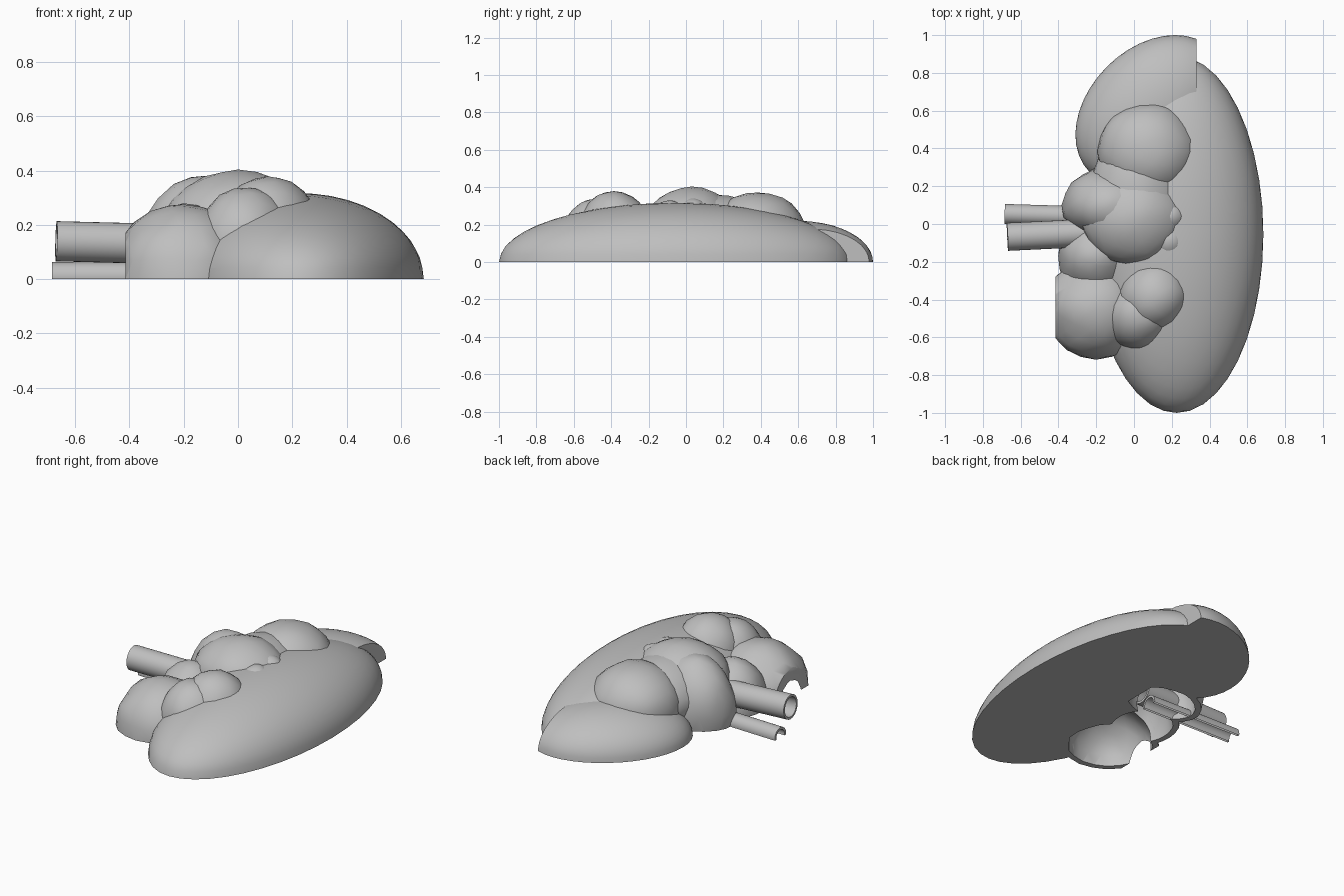
import bpy, bmesh, math
from mathutils import Matrix, Vector, noise

cube = bpy.data.objects.get("Cube")
if cube:
    bpy.data.objects.remove(cube)

grey = bpy.data.materials.new("matte_grey")
grey.use_nodes = True
colour = (0.52, 0.52, 0.52, 1)
grey.diffuse_color = colour
grey.node_tree.nodes["Principled BSDF"].inputs["Base Color"].default_value = colour


def clip(bm, point, normal):
    """Cut away the side the normal points to and cap the opening."""
    bmesh.ops.bisect_plane(bm, geom=bm.verts[:] + bm.edges[:] + bm.faces[:], dist=1e-5,
                           plane_co=point, plane_no=normal, clear_outer=True)
    rim = [e for e in bm.edges if e.is_boundary]
    if rim:
        bmesh.ops.contextual_create(bm, geom=rim)


def finish(name, bm):
    bmesh.ops.recalc_face_normals(bm, faces=bm.faces)
    mesh = bpy.data.meshes.new(name)
    bm.to_mesh(mesh)
    bm.free()
    mesh.materials.append(grey)
    obj = bpy.data.objects.new(name, mesh)
    bpy.context.collection.objects.link(obj)
    return obj


def blob(name, centre, radii, turn=0, rough=0.0, cuts=(), floor=0.0, detail=4):
    """Organic ellipsoid, cut flat at the floor and at any extra planes."""
    bm = bmesh.new()
    bmesh.ops.create_icosphere(bm, subdivisions=detail, radius=1)
    for v in bm.verts:
        v.co *= 1 + rough * noise.noise(v.co * 2 + Vector(centre) * 9)
    bm.transform(Matrix.Translation(centre) @ Matrix.Rotation(math.radians(turn), 4, "Z")
                 @ Matrix.Diagonal((*radii, 1)))
    clip(bm, (0, 0, floor), (0, 0, -1))
    for point, normal in cuts:
        clip(bm, point, normal)
    return finish(name, bm)


def tube(name, start, end, radius, wall):
    """Open pipe with a wall, cut where it meets the ground."""
    start, end = Vector(start), Vector(end)
    axis = end - start
    bm = bmesh.new()
    rings = []
    for along, r in ((0, radius), (1, radius), (1, radius - wall), (0, radius - wall)):
        ring = bmesh.ops.create_circle(bm, segments=32, radius=r)["verts"]
        bmesh.ops.transform(bm, verts=ring, matrix=Matrix.Translation(start + axis * along)
                            @ axis.to_track_quat("Z", "Y").to_matrix().to_4x4())
        rings.append(ring)
    for a, b in zip(rings, rings[1:] + rings[:1]):
        for i in range(32):
            j = (i + 1) % 32
            bm.faces.new((a[i], a[j], b[j], b[i]))
    bmesh.ops.bisect_plane(bm, geom=bm.verts[:] + bm.edges[:] + bm.faces[:],
                           plane_co=(0, 0, 0), plane_no=(0, 0, -1), clear_outer=True)
    return finish(name, bm)


# Main half body and the slanted gland lobe capping one end
parts = [
    blob("main_body", (0.226, -0.055, 0), (0.459, 0.945, 0.317)),
    blob("end_lobe", (0.09, 0.6, 0), (0.33, 0.46, 0.22), -45,
         cuts=[((0.33, 0, 0), (1, 0, 0))]),
]

# Swellings resting on the body, joined by a low ridge
for name, centre, radii, turn in (
        ("upper_swelling", (0.075, 0.385, 0.15), (0.27, 0.26, 0.225), 0),
        ("middle_swelling", (0.0, 0.03, 0.19), (0.28, 0.25, 0.212), 0),
        ("lower_swelling", (0.11, -0.385, 0.16), (0.19, 0.2, 0.222), -38),
        ("lower_swelling_foot", (0.03, -0.48, 0.13), (0.18, 0.19, 0.21), -38),
        ("central_ridge", (0.02, 0.14, 0.15), (0.25, 0.36, 0.21), 0),
        ("upper_bud", (0.19, 0.04, 0.23), (0.1, 0.09, 0.11), 0),
        ("lower_bud", (0.19, -0.09, 0.22), (0.1, 0.1, 0.11), 0)):
    parts.append(blob(name, centre, radii, turn, rough=0.04, detail=3))

# Overhanging swellings, each with a matching hollow
overhangs = {
    "outlet_swelling": ((-0.12, 0.1, 0.08), (0.258, 0.2, 0.3)),
    "bridge_swelling": ((-0.2, -0.17, 0.02), (0.205, 0.22, 0.25)),
    "side_swelling": ((-0.2, -0.45, 0.0), (0.27, 0.27, 0.28)),
}
hollows = []
for name, (centre, radii) in overhangs.items():
    parts.append(blob(name, centre, radii, rough=0.06, detail=3,
                      cuts=[((-0.415, 0, 0), (-1, 0, 0))]))
    hollow = blob(name + "_hollow", centre, [r - 0.035 for r in radii], rough=0.06,
                  floor=-0.05, detail=3, cuts=[((0.04, 0, 0), (1, 0, 0))])
    hollow.hide_render = True
    hollow.hide_set(True)
    hollows.append(hollow)

for part in parts:
    for hollow in hollows:
        cut = part.modifiers.new("hollow", "BOOLEAN")
        cut.operation = "DIFFERENCE"
        cut.solver = "EXACT"
        cut.object = hollow

# Bake the hollows so no cutters are left behind
bpy.context.view_layer.update()
graph = bpy.context.evaluated_depsgraph_get()
baked = [bpy.data.meshes.new_from_object(p.evaluated_get(graph)) for p in parts]
for part, mesh in zip(parts, baked):
    part.modifiers.clear()
    part.data = mesh
for hollow in hollows:
    bpy.data.objects.remove(hollow)

# Outlet pipes
parts += [
    tube("large_pipe", (-0.67, -0.068, 0.14), (-0.08, -0.04, 0.125), 0.074, 0.014),
    tube("small_pipe", (-0.685, 0.053, 0.01), (-0.08, 0.035, 0.01), 0.053, 0.014),
]

bpy.ops.object.select_all(action="DESELECT")
for part in parts:
    part.select_set(True)
bpy.context.view_layer.objects.active = parts[0]
bpy.ops.object.shade_smooth_by_angle(angle=math.radians(35))
